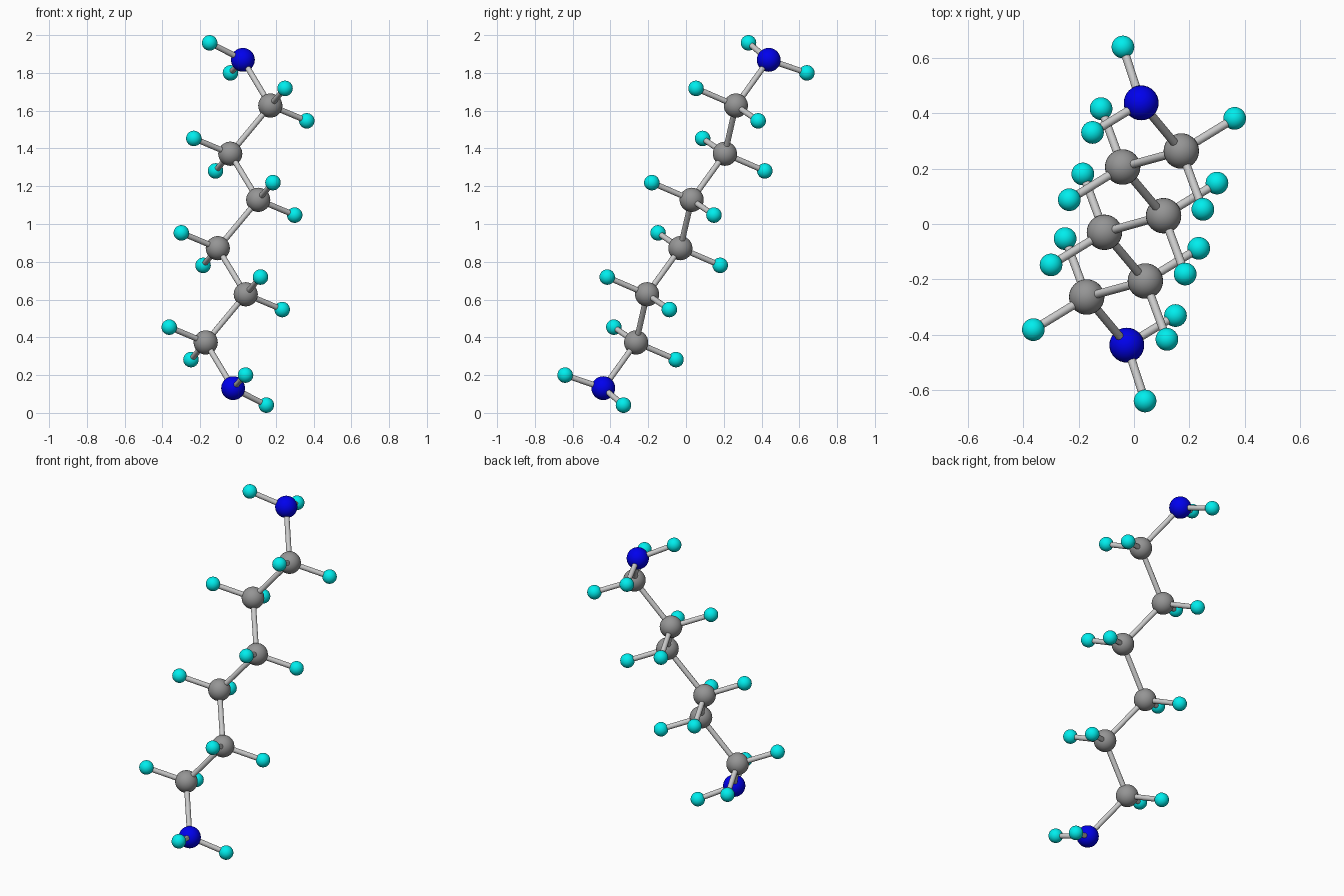
import bpy
from mathutils import Vector

if "Cube" in bpy.data.objects:
    bpy.data.objects.remove(bpy.data.objects["Cube"])


def material(name, color):
    m = bpy.data.materials.new(name)
    m.diffuse_color = (*color, 1)
    m.use_nodes = True
    m.node_tree.nodes["Principled BSDF"].inputs["Base Color"].default_value = m.diffuse_color
    return m


NITROGEN = material("blue", (0.0, 0.0, 0.85))
HYDROGEN = material("cyan", (0.0, 0.85, 0.85))
CARBON = material("dark_grey", (0.3, 0.3, 0.3))
BOND = material("light_grey", (0.55, 0.55, 0.55))
BOND_RADIUS = 0.015


def finish(name, mat):
    ob = bpy.context.object
    ob.name = name
    ob.data.materials.append(mat)
    bpy.ops.object.shade_smooth_by_angle()
    return ob


def atom(name, pos, radius, mat):
    bpy.ops.mesh.primitive_uv_sphere_add(segments=32, ring_count=16, radius=radius, location=pos)
    return finish(name, mat)


def bond(name, a, b):
    d = b - a
    bpy.ops.mesh.primitive_cylinder_add(
        vertices=20, radius=BOND_RADIUS, depth=d.length, location=(a + b) / 2,
        rotation=d.to_track_quat('Z', 'Y').to_euler())
    return finish(name, BOND)


# Lower half of the chain: position and the offsets of its two hydrogens
centre = Vector((0, 0, 1))
nitrogen = Vector((-0.026, -0.438, 0.131))
carbon = Vector((-0.171, -0.264, 0.373))
step_right = Vector((0.212, 0.058, 0.255))
step_left = Vector((-0.148, 0.176, 0.244))
h_out = Vector((-0.193, -0.118, 0.081))
h_in = Vector((-0.078, 0.211, -0.091))
half = [
    (nitrogen, (Vector((0.176, 0.107, -0.090)), Vector((0.066, -0.202, 0.069)))),
    (carbon, (h_out, h_in)),
    (carbon + step_right, (-h_out, -h_in)),
    (carbon + step_right + step_left, (h_out, h_in)),
]

# Upper half is the lower half inverted through the centre
chain = half + [(2 * centre - p, tuple(-h for h in hs)) for p, hs in reversed(half)]

# Atoms with their hydrogens
for i, (p, hydrogens) in enumerate(chain):
    if i in (0, len(chain) - 1):
        atom(f"nitrogen_atom_{i}", p, 0.063, NITROGEN)
    else:
        atom(f"carbon_atom_{i}", p, 0.064, CARBON)
    for j, h in enumerate(hydrogens):
        atom(f"hydrogen_atom_{i}_{j}", p + h, 0.041, HYDROGEN)
        bond(f"hydrogen_bond_{i}_{j}", p, p + h)

# Backbone bonds
for i in range(len(chain) - 1):
    bond(f"backbone_bond_{i}", chain[i][0], chain[i + 1][0])
